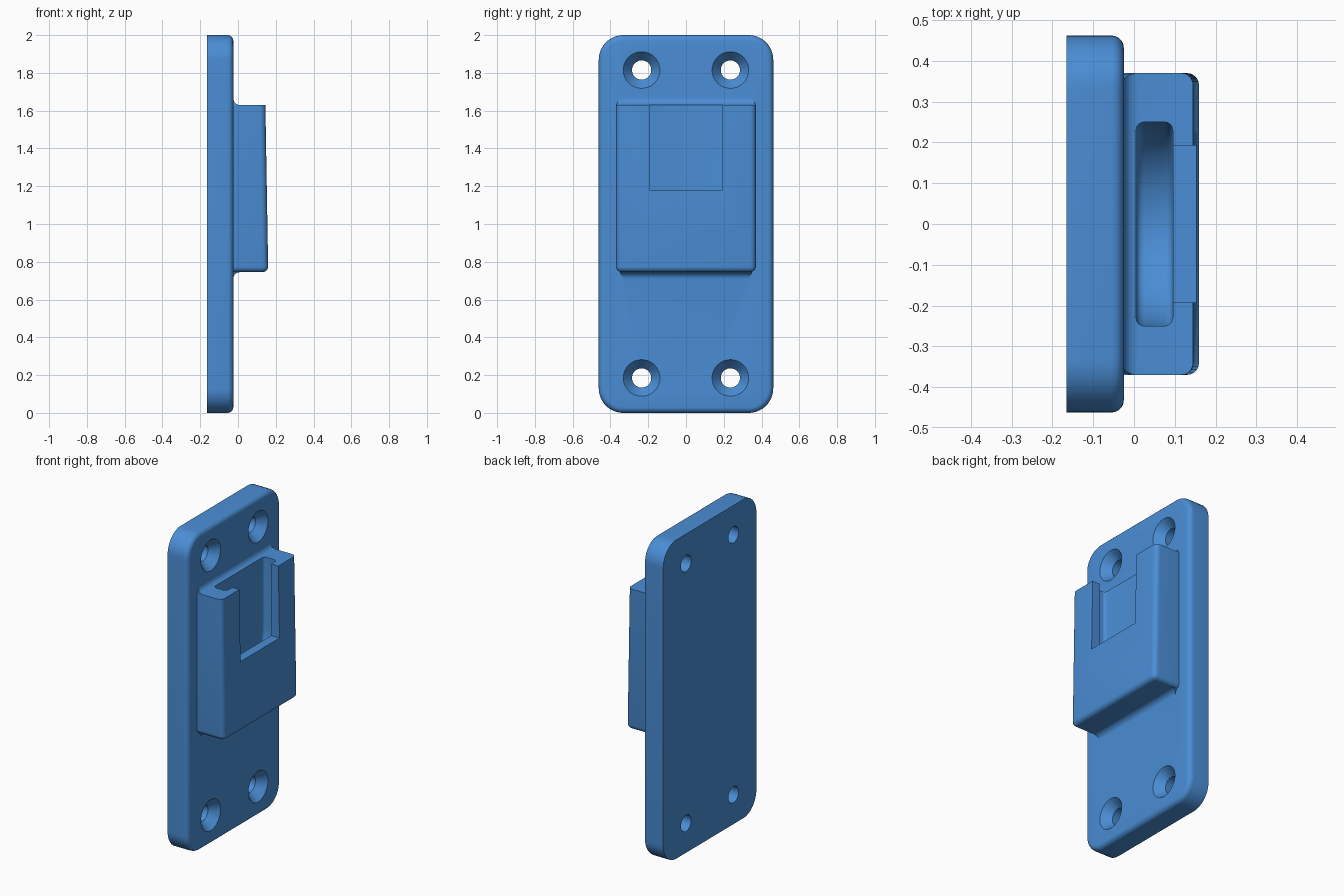
import bpy, bmesh, math
from mathutils import Matrix

if "Cube" in bpy.data.objects:
    bpy.data.objects.remove(bpy.data.objects["Cube"])

blue = bpy.data.materials.new("mid_blue")
blue.diffuse_color = (0.069, 0.27, 0.67, 1)
blue.use_nodes = True
blue.node_tree.nodes["Principled BSDF"].inputs["Base Color"].default_value = blue.diffuse_color

FACE = -0.025          # front surface of the plate
TOP, BOT = 1.63, 0.745  # holder top and bottom


def make(name, bm):
    bmesh.ops.recalc_face_normals(bm, faces=bm.faces)
    me = bpy.data.meshes.new(name)
    bm.to_mesh(me)
    bm.free()
    me.materials.append(blue)
    ob = bpy.data.objects.new(name, me)
    bpy.context.collection.objects.link(ob)
    return ob


def box(x0, x1, y, z0, z1):
    bm = bmesh.new()
    bmesh.ops.create_cube(bm, size=1)
    for v in bm.verts:
        v.co = (x1 if v.co.x > 0 else x0, y if v.co.y > 0 else -y, z1 if v.co.z > 0 else z0)
    return bm


def bevel(bm, test, r, seg):
    edges = [e for e in bm.edges if test(*[v.co for v in e.verts])]
    bmesh.ops.bevel(bm, geom=edges, offset=r, segments=seg, profile=0.5,
                    affect='EDGES', clamp_overlap=True)


def boolean(target, tool, op):
    m = target.modifiers.new(op.lower(), 'BOOLEAN')
    m.operation, m.solver, m.object = op, 'EXACT', tool
    bpy.context.view_layer.objects.active = target
    bpy.ops.object.modifier_apply(modifier=m.name)
    bpy.data.objects.remove(tool)


# Backing plate: rounded corners, then a soft front rim
bm = box(-0.165, FACE, 0.462, 0, 2)
bevel(bm, lambda a, b: abs(a.x - b.x) > 0.05, 0.13, 12)
bevel(bm, lambda a, b: a.x > FACE - 1e-4 and b.x > FACE - 1e-4, 0.03, 5)
plate = make("wall_plate", bm)

# Holder block with a slightly leaning front and rounded front and lower edges
bm = box(FACE - 0.02, 0.16, 0.37, BOT, TOP)
for v in bm.verts:
    if v.co.x > 0 and v.co.z > 1:
        v.co.x = 0.145
bevel(bm, lambda a, b: (a.x > 0 and b.x > 0 and min(a.z, b.z) < 1)
      or (a.z < 1 and b.z < 1 and abs(a.x - b.x) > 0.05), 0.03, 5)
holder = make("holder_block", bm)
boolean(plate, holder, 'UNION')


# Concave fillets where the holder's top and bottom meet the plate
def fillet(name, z, s):
    r, e = 0.035, 0.015
    prof = [(FACE - e, -e), (FACE + r, -e)]
    prof += [(FACE + r - r * math.sin(t), r - r * math.cos(t))
             for t in [i * math.pi / 12 for i in range(7)]]
    prof.append((FACE - e, r))
    bm = bmesh.new()
    rings = [[bm.verts.new((x, side * (0.369 - 0.5 * max(h, 0) - (0.02 if s < 0 else 0)), z + s * h))
              for x, h in prof] for side in (-1, 1)]
    n = len(prof)
    for i in range(n):
        j = (i + 1) % n
        bm.faces.new((rings[0][i], rings[0][j], rings[1][j], rings[1][i]))
    bm.faces.new(rings[0])
    bm.faces.new(rings[1])
    return make(name, bm)


boolean(plate, fillet("top_fillet", TOP, 1), 'UNION')
boolean(plate, fillet("bottom_fillet", BOT, -1), 'UNION')

# Round-bottomed pocket, open at the top
bm = bmesh.new()
R, ZC = 0.25, 1.18
outline = [(R, 1.8)] + [(R * math.cos(t), ZC - R * math.sin(t))
                        for t in [i * math.pi / 32 for i in range(33)]] + [(-R, 1.8)]
base = bm.faces.new([bm.verts.new((0.005, y, z)) for y, z in outline])
ext = bmesh.ops.extrude_face_region(bm, geom=[base])
for v in ext["geom"]:
    if isinstance(v, bmesh.types.BMVert):
        v.co.x = 0.095
bevel(bm, lambda a, b: abs(a.x - b.x) < 1e-5, 0.02, 4)
boolean(plate, make("pocket_cutter", bm), 'DIFFERENCE')

# Window through the holder's front wall
boolean(plate, make("window_cutter", box(0.05, 0.3, 0.193, ZC, 1.8)), 'DIFFERENCE')

# Four countersunk screw holes
for y in (-0.235, 0.235):
    for z in (0.185, 1.815):
        for x0, x1, r0, r1 in ((-0.3, 0.1, 0.051, 0.051),
                               (FACE - 0.055, FACE + 0.011, 0.0505, 0.1063)):
            bm = bmesh.new()
            bmesh.ops.create_cone(
                bm, cap_ends=True, segments=40, radius1=r0, radius2=r1, depth=x1 - x0,
                matrix=Matrix.Translation(((x0 + x1) / 2, y, z)) @ Matrix.Rotation(math.pi / 2, 4, 'Y'))
            boolean(plate, make("screw_cutter", bm), 'DIFFERENCE')

# Smooth the fillets and keep the hard edges
bpy.ops.object.select_all(action='DESELECT')
plate.select_set(True)
bpy.context.view_layer.objects.active = plate
bpy.ops.object.shade_smooth_by_angle(angle=math.radians(30))
plate.name = "wall_holder"
